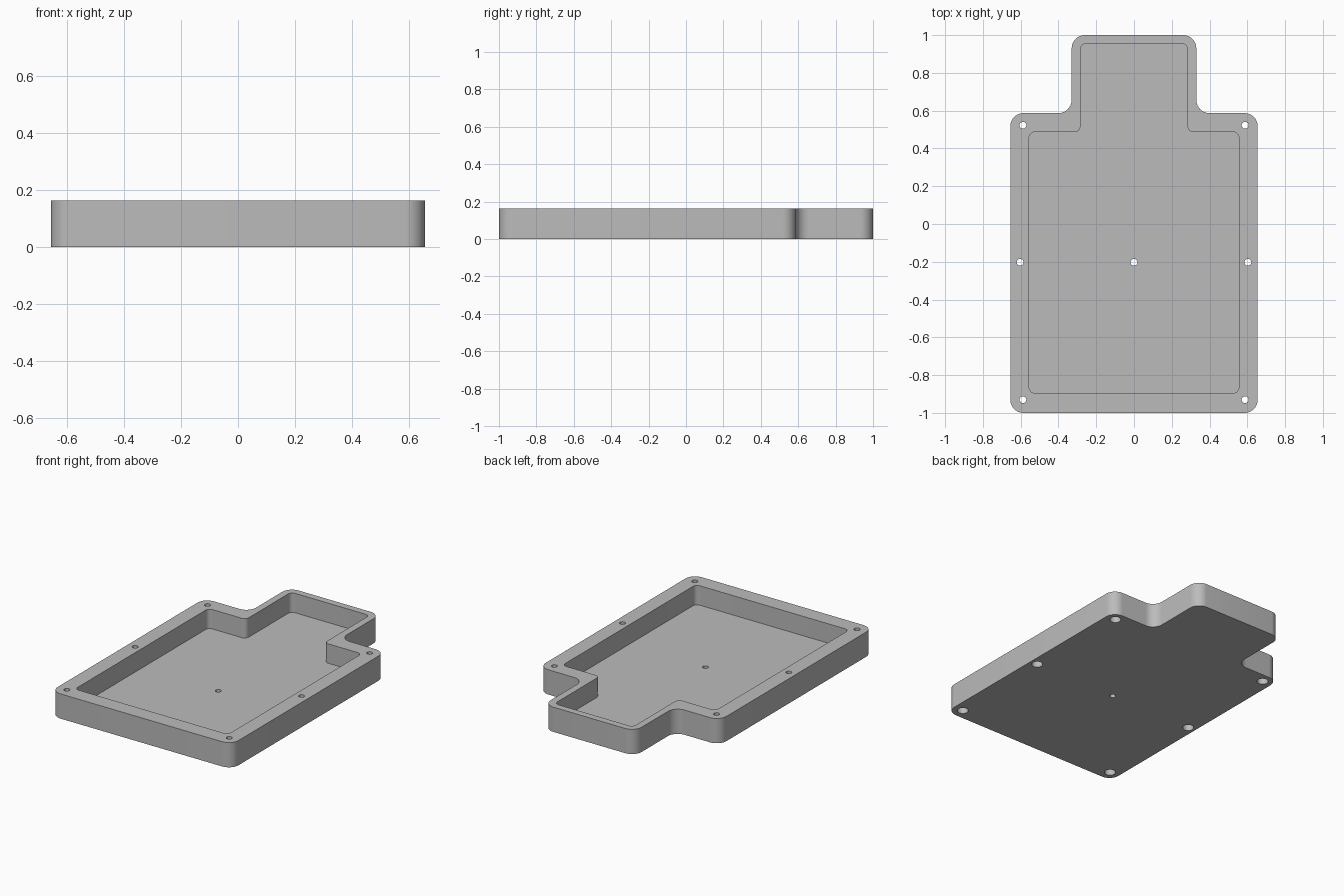
import bpy, bmesh, math
from mathutils import Vector

if "Cube" in bpy.data.objects:
    bpy.data.objects.remove(bpy.data.objects["Cube"])

HEIGHT, FLOOR = 0.162, 0.035
HOLE_R, BORE_R, BORE_DEPTH = 0.018, 0.034, 0.08

grey = bpy.data.materials.new("plain grey")
grey.use_nodes = True
colour = (0.5, 0.5, 0.5, 1)
grey.diffuse_color = colour
grey.node_tree.nodes["Principled BSDF"].inputs["Base Color"].default_value = colour


def stepped_outline(half, tab, front, shoulder, back, radius, steps=10):
    """Rectangle with a narrower tab at the back, every corner rounded."""
    right = [(half, front), (half, shoulder), (tab, shoulder), (tab, back)]
    corners = [Vector(p) for p in right + [(-x, y) for x, y in reversed(right)]]
    points = []
    for i, p in enumerate(corners):
        before = (corners[i - 1] - p).normalized()
        after = (corners[(i + 1) % len(corners)] - p).normalized()
        centre = p + radius * (before + after)
        for k in range(steps + 1):
            t = math.pi / 2 * k / steps
            points.append(centre - radius * (after * math.cos(t) + before * math.sin(t)))
    return points


def circle(x, y, radius, sides=32):
    return [(x + radius * math.cos(math.tau * k / sides),
             y + radius * math.sin(math.tau * k / sides)) for k in range(sides)]


def prism(name, outline, z0, z1):
    bm = bmesh.new()
    base = bm.faces.new([bm.verts.new((p[0], p[1], z0)) for p in outline])
    top = bmesh.ops.extrude_face_region(bm, geom=[base])
    verts = [g for g in top["geom"] if isinstance(g, bmesh.types.BMVert)]
    bmesh.ops.translate(bm, verts=verts, vec=(0, 0, z1 - z0))
    bmesh.ops.recalc_face_normals(bm, faces=bm.faces)
    mesh = bpy.data.meshes.new(name)
    bm.to_mesh(mesh)
    bm.free()
    mesh.materials.append(grey)
    obj = bpy.data.objects.new(name, mesh)
    bpy.context.collection.objects.link(obj)
    return obj


# Solid tray body
tray = prism("tray", stepped_outline(0.655, 0.33, -1, 0.587, 1, 0.07), 0, HEIGHT)

# Cutters: cavity, rim screw holes with wide bores underneath, centre hole
cutters = [prism("cavity_cutter",
                 stepped_outline(0.555, 0.284, -0.895, 0.487, 0.955, 0.03), FLOOR, HEIGHT + 0.1)]
for x, y in ((0.588, 0.523), (0.603, -0.203), (0.588, -0.93)):
    for side in (-1, 1):
        cutters.append(prism("screw_hole_cutter", circle(side * x, y, HOLE_R), -0.1, HEIGHT + 0.1))
        cutters.append(prism("screw_bore_cutter", circle(side * x, y, BORE_R), -0.1, BORE_DEPTH))
cutters.append(prism("centre_hole_cutter", circle(0, -0.203, HOLE_R), -0.1, HEIGHT))

bpy.ops.object.select_all(action='DESELECT')
tray.select_set(True)
bpy.context.view_layer.objects.active = tray
for cutter in cutters:
    cut = tray.modifiers.new("cut", 'BOOLEAN')
    cut.operation, cut.solver, cut.object = 'DIFFERENCE', 'EXACT', cutter
    bpy.ops.object.modifier_apply(modifier=cut.name)
    bpy.data.objects.remove(cutter)

bpy.ops.object.shade_smooth_by_angle(angle=math.radians(35))
